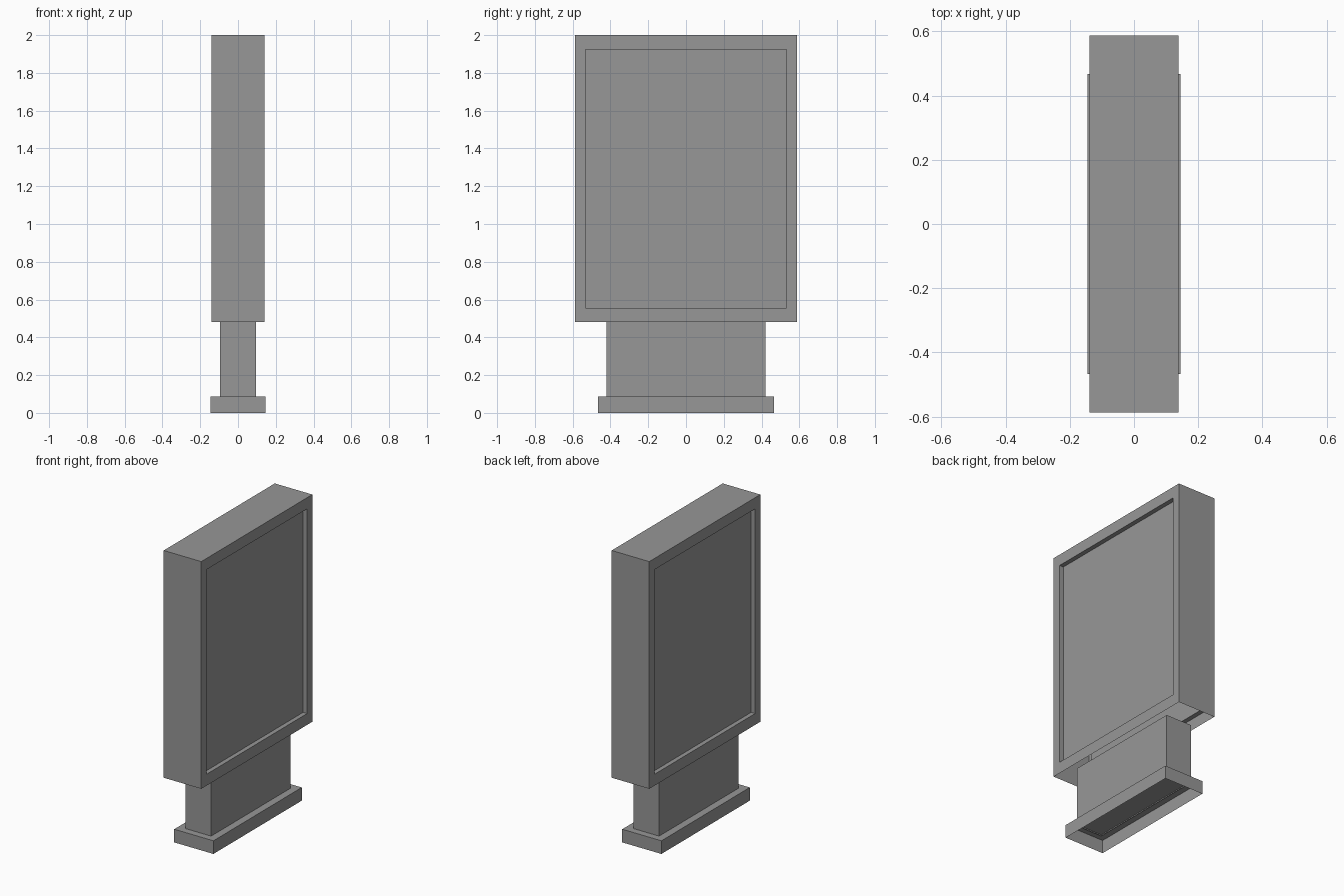
import bpy, bmesh
from mathutils import Matrix

if "Cube" in bpy.data.objects:
    bpy.data.objects.remove(bpy.data.objects["Cube"])

# Dark grey painted metal
grey = bpy.data.materials.new("dark_grey")
grey.diffuse_color = (0.31, 0.31, 0.31, 1)
grey.use_nodes = True
grey.node_tree.nodes["Principled BSDF"].inputs["Base Color"].default_value = grey.diffuse_color


def open_box(hx, hy, z0, z1):
    """Box shell with its underside left open."""
    bm = bmesh.new()
    m = Matrix.Translation((0, 0, (z0 + z1) / 2)) @ Matrix.Diagonal((2 * hx, 2 * hy, z1 - z0, 1))
    bmesh.ops.create_cube(bm, size=1, matrix=m)
    bm.normal_update()
    under = [f for f in bm.faces if f.normal.z < -0.9]
    bmesh.ops.delete(bm, geom=under, context='FACES_ONLY')
    return bm


def finish(name, bm):
    me = bpy.data.meshes.new(name)
    bm.to_mesh(me)
    bm.free()
    me.materials.append(grey)
    ob = bpy.data.objects.new(name, me)
    bpy.context.collection.objects.link(ob)
    return ob


# Plinth, and a pedestal sunk slightly into it
finish("base_plinth", open_box(0.145, 0.467, 0.0, 0.088))
finish("pedestal", open_box(0.095, 0.42, 0.08, 0.48))

# Display cabinet with a recessed panel on both wide sides
HX, HY, Z0, Z1 = 0.139, 0.587, 0.48, 2.0
PY, PZ0, PZ1, DEPTH = 0.532, 0.556, 1.925, 0.03
bm = open_box(HX, HY, Z0, Z1)
bm.normal_update()
for side in (-1, 1):
    face = next(f for f in bm.faces if f.normal.x * side > 0.9)
    bmesh.ops.inset_individual(bm, faces=[face], thickness=0.06)
    for v in face.verts:
        v.co.y = PY if v.co.y > 0 else -PY
        v.co.z = PZ1 if v.co.z > (Z0 + Z1) / 2 else PZ0
    panel = bmesh.ops.extrude_discrete_faces(bm, faces=[face])["faces"][0]
    for v in panel.verts:
        v.co.x -= side * DEPTH
    bm.normal_update()
finish("display_cabinet", bm)
